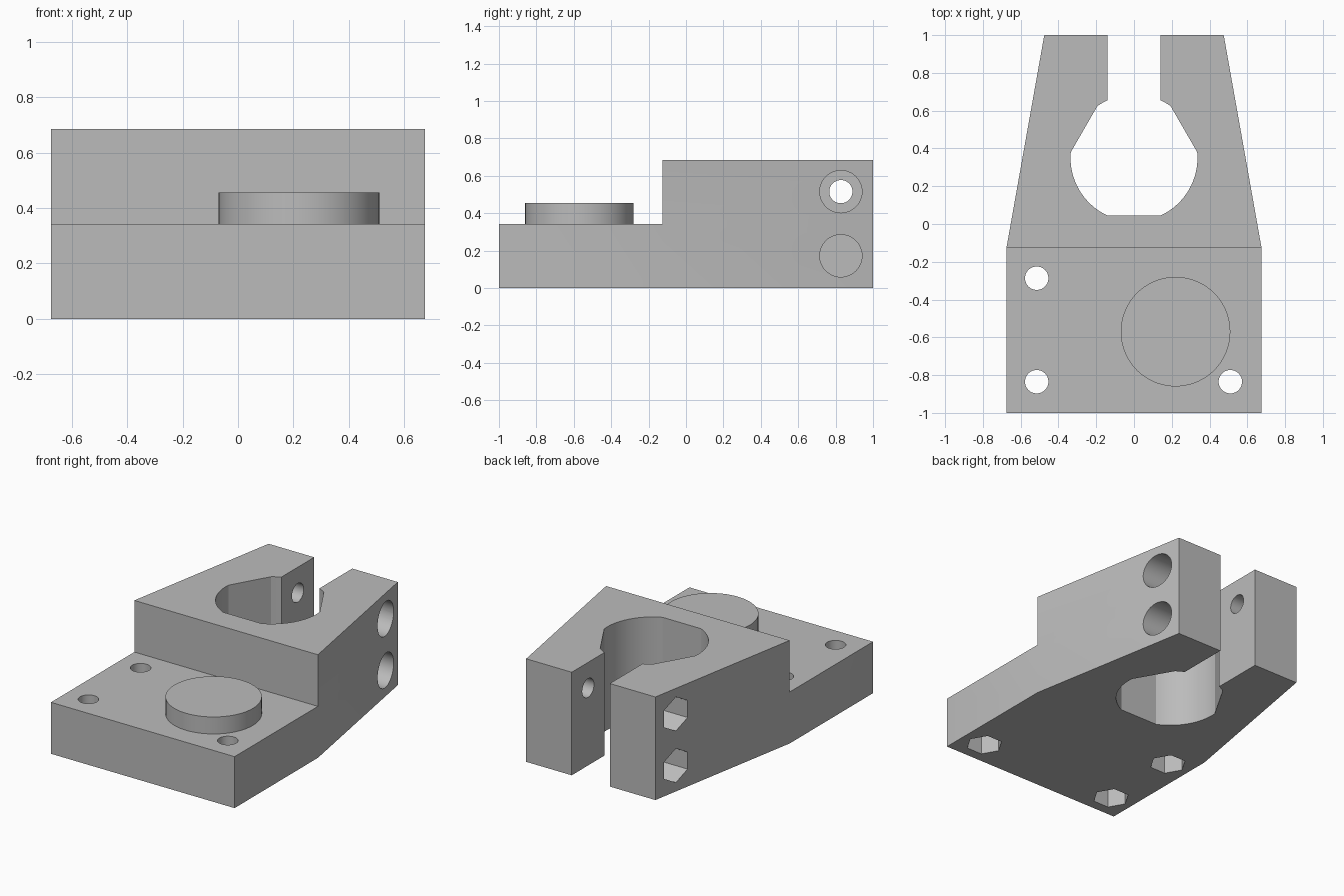
import bpy, bmesh
from math import sin, cos, acos, asin, radians, degrees, pi
from mathutils import Matrix, Vector

cube = bpy.data.objects.get("Cube")
if cube:
    bpy.data.objects.remove(cube, do_unlink=True)

gray = bpy.data.materials.new("plain gray")
gray.use_nodes = True
gray.diffuse_color = (0.5, 0.5, 0.5, 1)
gray.node_tree.nodes["Principled BSDF"].inputs["Base Color"].default_value = (0.5, 0.5, 0.5, 1)


def prism(name, outline, z0, z1, matrix=None):
    """Extrude an outline between two heights, then optionally place it."""
    bm = bmesh.new()
    face = bm.faces.new([bm.verts.new((x, y, z0)) for x, y in outline])
    top = bmesh.ops.extrude_face_region(bm, geom=[face])
    verts = [v for v in top["geom"] if isinstance(v, bmesh.types.BMVert)]
    bmesh.ops.translate(bm, verts=verts, vec=(0, 0, z1 - z0))
    if matrix:
        bm.transform(matrix)
    bmesh.ops.recalc_face_normals(bm, faces=bm.faces)
    mesh = bpy.data.meshes.new(name)
    bm.to_mesh(mesh)
    bm.free()
    mesh.materials.append(gray)
    obj = bpy.data.objects.new(name, mesh)
    bpy.context.collection.objects.link(obj)
    return obj


def ring(radius, sides, cx=0, cy=0):
    return [(cx + radius * cos(2 * pi * i / sides), cy + radius * sin(2 * pi * i / sides))
            for i in range(sides)]


def activate(obj):
    bpy.ops.object.select_all(action='DESELECT')
    obj.select_set(True)
    bpy.context.view_layer.objects.active = obj


def cut(target, cutter):
    cutter.hide_render = True
    mod = target.modifiers.new("cut", 'BOOLEAN')
    mod.operation = 'DIFFERENCE'
    mod.solver = 'EXACT'
    mod.object = cutter
    activate(target)
    bpy.ops.object.modifier_apply(modifier=mod.name)
    bpy.data.objects.remove(cutter, do_unlink=True)


HEIGHT, PLATE, STEP = 0.685, 0.342, -0.125
BOLT, POCKET = 0.062, 0.113

# Tapered body, stepped down to a plate at the front
half = [(0.675, -1), (0.675, STEP), (0.475, 1)]
body = prism("clamp_body", half + [(-x, y) for x, y in reversed(half)], 0, HEIGHT)
cut(body, prism("step_cutter", [(-1, -1.5), (1, -1.5), (1, STEP), (-1, STEP)], PLATE, 1))

# Round opening with three flats, running into the rear slot
R, FLAT, CY, SLOT = 0.336, 0.305, 0.35, 0.14
spread = degrees(acos(FLAT / R))
slot_angle = degrees(asin(SLOT / R))


def arc(a, b, steps):
    angles = [radians(a + (b - a) * i / steps) for i in range(steps + 1)]
    return [(R * cos(t), CY + R * sin(t)) for t in angles]


opening = [(SLOT, 1.2), (-SLOT, 1.2)]
opening += arc(90 + slot_angle, 150 - spread, 3)
opening += arc(150 + spread, 270 - spread, 16)
opening += arc(270 + spread, 390 - spread, 16)
opening += arc(30 + spread, 90 - slot_angle, 3)
cut(body, prism("opening_cutter", opening, -0.2, 1))

# Plate bolt holes with hexagonal nut pockets underneath
for x, y in [(-0.515, -0.287), (-0.515, -0.835), (0.51, -0.835)]:
    cut(body, prism("bolt_cutter", ring(BOLT, 48, x, y), -0.2, 0.6))
    cut(body, prism("nut_cutter", ring(POCKET, 6, x, y), -0.2, 0.17))

# Cross bolts: round head pockets on the left arm, hexagonal ones on the right
sideways = Matrix.Rotation(pi / 2, 4, 'Y')
for z in (0.172, 0.515):
    place = Matrix.Translation(Vector((0, 0.828, z))) @ sideways
    cut(body, prism("cross_cutter", ring(BOLT, 48), -1, 1, place))
    cut(body, prism("head_cutter", ring(POCKET, 48), 0.3, 1, place))
    cut(body, prism("nut_cutter", ring(POCKET, 6), -1, -0.3, place))

# Raised disc on the plate
disc = prism("raised_disc", ring(0.29, 72, 0.22, -0.57), PLATE, 0.455)

for obj in (body, disc):
    activate(obj)
    bpy.ops.object.shade_smooth_by_angle(angle=radians(15))
